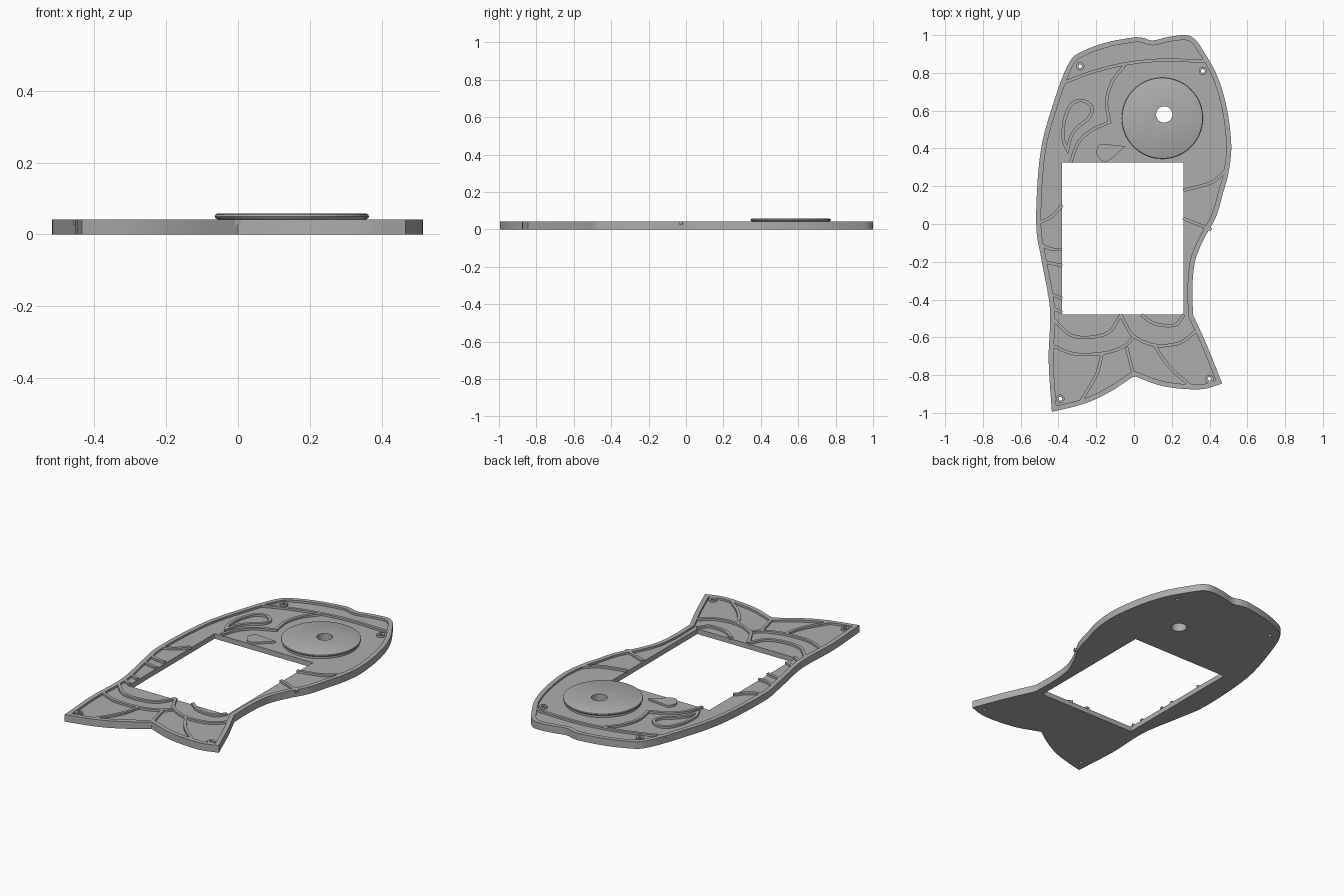
import bpy
import bmesh
import math
from mathutils import Vector

FLOOR, TOP, DISC_TOP = .03, .042, .058
RIM, RIDGE = .026, .017

if "Cube" in bpy.data.objects:
    bpy.data.objects.remove(bpy.data.objects["Cube"], do_unlink=True)

grey = bpy.data.materials.new("plain grey")
grey.use_nodes = True
grey.diffuse_color = (.42, .42, .42, 1)
grey.node_tree.nodes["Principled BSDF"].inputs["Base Color"].default_value = grey.diffuse_color


def finish(name, bm):
    """Turn a bmesh into a named grey object."""
    bmesh.ops.recalc_face_normals(bm, faces=bm.faces)
    mesh = bpy.data.meshes.new(name)
    bm.to_mesh(mesh)
    bm.free()
    mesh.materials.append(grey)
    obj = bpy.data.objects.new(name, mesh)
    bpy.context.collection.objects.link(obj)
    return obj


def spline(points, steps=6):
    """Smooth path through the points, keeping both ends."""
    pts = [Vector(p) for p in points]
    if len(pts) == 2:
        return pts
    pts = [2 * pts[0] - pts[1]] + pts + [2 * pts[-1] - pts[-2]]
    path = []
    for a, b, c, d in zip(pts, pts[1:], pts[2:], pts[3:]):
        for i in range(steps):
            t = i / steps
            path.append(b + .5 * t * (c - a + t * (2 * a - 5 * b + 4 * c - d
                                                  + t * (3 * (b - c) + d - a))))
    return path + [pts[-2]]


def offsets(path, distance, closed=False):
    """Shift a path sideways to its right, with mitred corners."""
    result, n = [], len(path)
    for i, p in enumerate(path):
        before = path[i - 1] if closed or i else None
        after = path[(i + 1) % n] if closed or i < n - 1 else None
        d1 = (p - before).normalized() if before is not None else None
        d2 = (after - p).normalized() if after is not None else d1
        d1 = d1 if d1 is not None else d2
        n1, n2 = Vector((d1.y, -d1.x)), Vector((d2.y, -d2.x))
        mid = (n1 + n2).normalized()
        result.append(p + mid * distance / max(mid.dot(n1), .4))
    return result


def ring(bm, path, z):
    return [bm.verts.new((p.x, p.y, z)) for p in path]


def bridge(bm, a, b, closed=True):
    n = len(a)
    for i in range(n if closed else n - 1):
        j = (i + 1) % n
        bm.faces.new((a[i], a[j], b[j], b[i]))


def add_strip(bm, path, closed=False):
    """Sweep a raised square ridge along a path."""
    left, right = (offsets(path, s * RIDGE / 2, closed) for s in (-1, 1))
    rows = [ring(bm, side, z) for side, z in
            ((left, FLOOR - .004), (left, TOP), (right, TOP), (right, FLOOR - .004))]
    for a, b in zip(rows, rows[1:] + rows[:1]):
        bridge(bm, a, b, closed)
    if not closed:
        for end in (0, -1):
            bm.faces.new([row[end] for row in rows])


def add_prism(bm, path, low, high):
    a, b = ring(bm, path, low), ring(bm, path, high)
    bridge(bm, a, b)
    bm.faces.new(a)
    bm.faces.new(b)


def circle(x, y, r, n):
    return [Vector((x + r * math.cos(math.tau * i / n), y + r * math.sin(math.tau * i / n)))
            for i in range(n)]


def cut(obj, cutter):
    mod = obj.modifiers.new("cut", "BOOLEAN")
    mod.operation, mod.solver, mod.object = "DIFFERENCE", "EXACT", cutter
    bpy.context.view_layer.objects.active = obj
    bpy.ops.object.modifier_apply(modifier=mod.name)


def smooth(obj):
    bpy.ops.object.select_all(action="DESELECT")
    obj.select_set(True)
    bpy.context.view_layer.objects.active = obj
    bpy.ops.object.shade_smooth_by_angle(angle=math.radians(30))


# Fish outline, clockwise, one list per run between sharp corners
right_side = [(.01, .99), (.05, .985), (.1, .972), (.18, .99), (.27, 1), (.32, .98), (.365, .92),
              (.44, .785), (.49, .62), (.515, .42), (.5, .27), (.47, .16), (.435, .04),
              (.37, -.08), (.325, -.19), (.31, -.32), (.312, -.48)]
right_tail = [(.312, -.48), (.385, -.64), (.467, -.845)]
right_hem = [(.467, -.845), (.35, -.875), (.16, -.86), (0, -.805)]
left_hem = [(0, -.805), (-.13, -.89), (-.26, -.95), (-.435, -.995)]
left_side = [(-.435, -.995), (-.452, -.72), (-.445, -.45), (-.49, -.19), (-.518, .01),
             (-.495, .38), (-.42, .66), (-.34, .86), (-.26, .92), (-.13, .965), (.01, .99)]
outline = [p for run in (right_side, right_tail, right_hem, left_hem, left_side)
           for p in spline(run)[:-1]]
inner = offsets(outline, RIM, closed=True)

# Body plate: a tray with a raised rim
bm = bmesh.new()
rows = [ring(bm, outline, 0), ring(bm, outline, TOP), ring(bm, inner, TOP), ring(bm, inner, FLOOR)]
for a, b in zip(rows, rows[1:]):
    bridge(bm, a, b)
bm.faces.new(rows[0])
bm.faces.new(rows[-1])
body = finish("body_plate", bm)

# Eye disc with a rounded edge
bm = bmesh.new()
profile = [(.207, FLOOR - .005), (.207, TOP), (.212, .045), (.215, .05), (.213, .055), (.207, DISC_TOP)]
rows = [ring(bm, circle(.15, .56, r, 96), z) for r, z in profile]
for a, b in zip(rows, rows[1:]):
    bridge(bm, a, b)
bm.faces.new(rows[0])
bm.faces.new(rows[-1])
eye = finish("eye_disc", bm)

# Screw bosses in the four corners
screws = [(-.285, .835), (.365, .81), (.4, -.82), (-.39, -.925)]
bm = bmesh.new()
for x, y in screws:
    add_prism(bm, circle(x, y, .022, 24), FLOOR - .004, TOP)
bosses = finish("screw_bosses", bm)

# Mouth plate
bm = bmesh.new()
mouth = spline([(-.045, .412), (-.135, .335), (-.175, .337), (-.2, .38), (-.185, .42), (-.165, .424)])
add_prism(bm, mouth, FLOOR - .004, TOP)
finish("mouth_plate", bm)

# Raised line work
head_lines = [[(-.39, .74), (-.235, .8), (-.06, .845), (.135, .867), (.385, .862)],
              [(-.05, .84), (-.115, .755), (-.145, .65), (-.13, .54)],
              [(-.122, .543), (-.235, .49), (-.3, .42), (-.335, .325)]]
side_lines = [[(.26, .178), (.41, .22), (.49, .29)], [(.26, .03), (.41, -.03)],
              [(-.505, .005), (-.435, .04), (-.38, .1)],
              [(-.495, -.11), (-.436, -.133), (-.38, -.135)],
              [(-.48, -.2), (-.38, -.22)], [(-.455, -.365), (-.38, -.395)],
              [(-.44, -.44), (-.38, -.47)]]
tail_lines = [[(-.43, -.5), (-.34, -.585), (-.235, -.6), (-.13, -.57), (-.07, -.48)],
              [(-.44, -.64), (-.315, -.688), (-.155, -.683), (-.05, -.645), (0, -.595)],
              [(-.07, -.48), (-.04, -.54), (0, -.595), (.11, -.642), (.24, -.63), (.33, -.565)],
              [(.04, -.48), (.11, -.528), (.215, -.535), (.265, -.48)],
              [(-.04, -.65), (0, -.81)],
              [(-.17, -.69), (-.2, -.8), (-.28, -.935)],
              [(.11, -.645), (.19, -.76), (.305, -.86)]]
for name, lines in (("head", head_lines), ("side", side_lines), ("tail", tail_lines)):
    bm = bmesh.new()
    for line in lines:
        add_strip(bm, spline(line))
    finish(name + "_ridges", bm)

# Teardrop cheek ridge
bm = bmesh.new()
drop = spline([(-.352, .39), (-.374, .45), (-.368, .55), (-.33, .635), (-.27, .653), (-.222, .615),
               (-.24, .56), (-.3, .51), (-.335, .46), (-.352, .39)])
add_strip(bm, drop[:-1], closed=True)
finish("cheek_ridge", bm)

# Cutters for the window, the eye hole and the screw holes
bm = bmesh.new()
add_prism(bm, [Vector(p) for p in ((-.38, -.48), (.262, -.48), (.262, .325), (-.38, .325))], -.1, .2)
add_prism(bm, circle(.16, .58, .043, 48), -.1, .2)
for x, y in screws:
    add_prism(bm, circle(x, y, .01, 16), -.1, .2)
cutter = finish("hole_cutter", bm)
for part in (body, eye, bosses):
    cut(part, cutter)
    smooth(part)
bpy.data.objects.remove(cutter, do_unlink=True)
